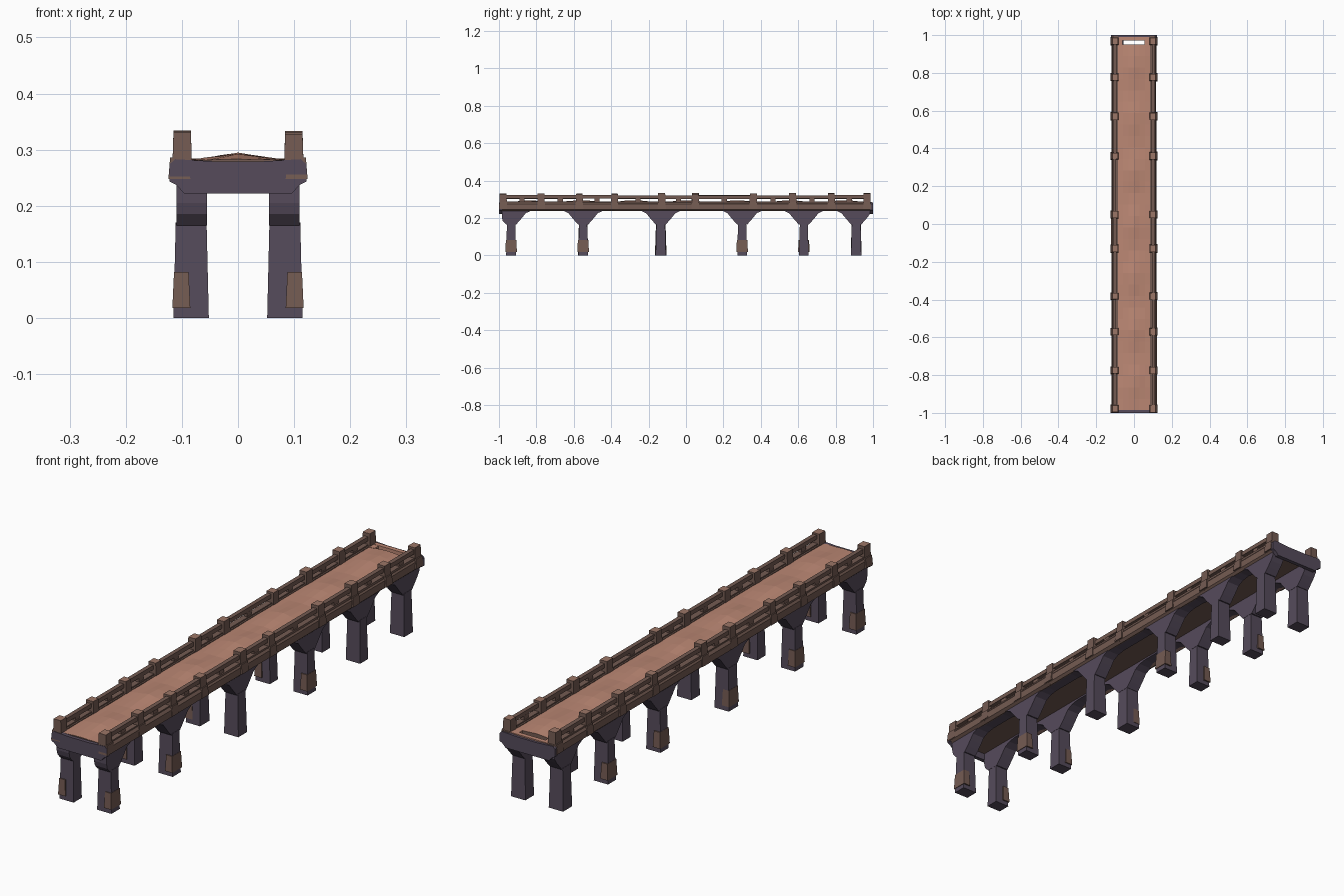
import bpy, bmesh, math, random
from mathutils import Vector

if "Cube" in bpy.data.objects:
    bpy.data.objects.remove(bpy.data.objects["Cube"])
random.seed(4)

def material(name, rgb):
    m = bpy.data.materials.new(name)
    m.diffuse_color = (*rgb, 1)
    m.use_nodes = True
    m.node_tree.nodes["Principled BSDF"].inputs["Base Color"].default_value = m.diffuse_color
    return m

STONE = material("purple grey stone", (0.092, 0.070, 0.105))
DECK = material("salmon paving", (0.50, 0.245, 0.175))
BROWN = material("brown stone", (0.175, 0.105, 0.085))
CAP = material("light brown stone", (0.33, 0.18, 0.135))

def finish(name, bm, mats):
    bmesh.ops.recalc_face_normals(bm, faces=bm.faces[:])
    me = bpy.data.meshes.new(name)
    bm.to_mesh(me)
    bm.free()
    for m in mats:
        me.materials.append(m)
    ob = bpy.data.objects.new(name, me)
    bpy.context.collection.objects.link(ob)
    return ob

def box(bm, x0, x1, y0, y1, z0, z1, taper=0.0, mat=0, top_mat=None):
    """Box whose top may be shrunk inward by taper."""
    rings = []
    for z, t in ((z0, 0), (z1, taper)):
        rings.append([bm.verts.new(p) for p in (
            (x0 + t, y0 + t, z), (x1 - t, y0 + t, z), (x1 - t, y1 - t, z), (x0 + t, y1 - t, z))])
    a, b = rings
    faces = [bm.faces.new(a[::-1]), bm.faces.new(b)]
    for i in range(4):
        j = (i + 1) % 4
        faces.append(bm.faces.new((a[i], a[j], b[j], b[i])))
    for f in faces:
        f.material_index = mat
    if top_mat is not None:
        faces[1].material_index = top_mat

def prism(bm, profile, axis, lo, hi):
    """Extrude a 2D profile along x (profile = y,z) or y (profile = x,z)."""
    def place(p, d):
        return (d, p[0], p[1]) if axis == "x" else (p[0], d, p[1])
    a = [bm.verts.new(place(p, lo)) for p in profile]
    b = [bm.verts.new(place(p, hi)) for p in profile]
    bm.faces.new(a[::-1])
    bm.faces.new(b)
    n = len(a)
    for i in range(n):
        bm.faces.new((a[i], a[(i + 1) % n], b[(i + 1) % n], b[i]))

def span(s, a, b):
    return (min(s * a, s * b), max(s * a, s * b))

PIERS = [-0.935, -0.55, -0.135, 0.30, 0.63, 0.91]
POSTS = [-0.978, -0.775, -0.57, -0.382, -0.13, 0.05, 0.36, 0.57, 0.777, 0.968]
PATCHED = {1: (0, 1, 3), -1: (0, 1, 2, 3, 4)}

# Legs, flared capitals and the thin arch crown on each side
for s, side in ((1, "right"), (-1, "left")):
    bm = bmesh.new()
    flare = [(0.027, 0.165), (0.045, 0.185), (0.062, 0.205), (0.078, 0.225), (0.105, 0.238), (0.15, 0.245)]
    for i, yc in enumerate(PIERS):
        h = 0.027 + random.uniform(-0.002, 0.004)
        x0, x1 = span(s, 0.052, 0.115)
        box(bm, x0, x1, yc - h, yc + h, 0.0, 0.17, taper=0.004)
        right = [(min(yc + w, 0.985), z) for w, z in flare]
        left = [(max(yc - w, -0.985), z) for w, z in flare]
        prof = [left[0]] + right + [(right[-1][0], 0.255), (left[-1][0], 0.255)] + left[:0:-1]
        clean = [p for k, p in enumerate(prof) if p != prof[k - 1]]
        prism(bm, clean, "x", *span(s, 0.055, 0.110))
    x0, x1 = span(s, 0.055, 0.110)
    box(bm, x0, x1, -0.985, 0.985, 0.243, 0.256)
    finish(side + "_piers_and_arches", bm, [STONE])

    # Worn brown patches low on the legs
    bm = bmesh.new()
    for i in PATCHED[s]:
        yc = PIERS[i]
        x0, x1 = span(s, 0.085, 0.117)
        box(bm, x0, x1, yc - 0.031, yc + 0.031, 0.018, 0.082, taper=0.003)
    finish(side + "_leg_patches", bm, [BROWN])

    # Curb: bevelled section cut into slightly uneven bays
    bm = bmesh.new()
    cuts = [-0.995] + POSTS[1:-1] + [0.995]
    for a, b in zip(cuts, cuts[1:]):
        o = random.uniform(0.117, 0.122)
        prof = [(0.084, 0.25), (0.108, 0.237), (o, 0.246), (o, 0.274), (o - 0.008, 0.284), (0.084, 0.284)]
        prism(bm, [(s * x, z) for x, z in prof], "y", a, b)
    finish(side + "_curb", bm, [BROWN])

    # Railing: upper rail, low rail and a short baluster in each bay
    bm = bmesh.new()
    for a, b in zip(POSTS, POSTS[1:]):
        d = random.uniform(-0.002, 0.002)
        x0, x1 = span(s, 0.093 + d, 0.110 + d)
        box(bm, x0, x1, a, b, 0.303 + d, 0.320 + d)
        x0, x1 = span(s, 0.090, 0.113)
        box(bm, x0, x1, a, b, 0.280, 0.289)
        x0, x1 = span(s, 0.094, 0.108)
        m = (a + b) / 2
        box(bm, x0, x1, m - 0.014, m + 0.014, 0.284, 0.306)
    finish(side + "_railing", bm, [BROWN])

    # Posts with wider feet and lighter tops
    bm = bmesh.new()
    for i, y in enumerate(POSTS):
        h = 0.018 + random.uniform(0, 0.003)
        top = 0.330 + random.uniform(-0.003, 0.004)
        x0, x1 = span(s, 0.082, 0.117)
        box(bm, x0, x1, y - h, y + h, 0.27, top, taper=0.002, top_mat=1)
        x0, x1 = span(s, 0.085, 0.124)
        box(bm, x0, x1, y - h - 0.002, y + h + 0.002, 0.248, 0.286, taper=0.003)
    finish(side + "_posts", bm, [BROWN, CAP])

# Deck: gently rumpled slab with a low centre ridge
bm = bmesh.new()
bmesh.ops.create_grid(bm, x_segments=6, y_segments=32, size=1)
for v in bm.verts:
    v.co = (v.co.x * 0.088, -0.018 + v.co.y * 0.968, 0.25)
ext = bmesh.ops.extrude_face_region(bm, geom=bm.faces[:])
for v in [g for g in ext["geom"] if isinstance(g, bmesh.types.BMVert)]:
    ridge = 1 - abs(v.co.x) / 0.088
    wave = 0.5 + 0.5 * math.cos(v.co.y * 2 * math.pi / 0.28)
    v.co.z = 0.281 + ridge * (0.003 + 0.010 * wave) + random.uniform(-0.001, 0.001)
bmesh.ops.recalc_face_normals(bm, faces=bm.faces[:])
for f in bm.faces:
    f.material_index = 0 if f.normal.z > 0.5 else 1
finish("deck", bm, [DECK, BROWN])

# Deck end pieces around the open slot at the back
bm = bmesh.new()
box(bm, -0.088, -0.06, 0.945, 0.99, 0.25, 0.283)
box(bm, 0.055, 0.088, 0.945, 0.99, 0.25, 0.283)
box(bm, -0.088, 0.088, 0.972, 0.99, 0.25, 0.284)
finish("slot_surround", bm, [DECK])

# Thin end beams with chamfered lower corners
for y0, y1, name in ((-1.0, -0.984, "front_end_beam"), (0.984, 1.0, "back_end_beam")):
    bm = bmesh.new()
    half = [(0.096, 0.222), (0.110, 0.237), (0.122, 0.243), (0.122, 0.274), (0.112, 0.283), (0.04, 0.279)]
    prism(bm, half + [(-x, z) for x, z in half[::-1]], "y", y0, y1)
    finish(name, bm, [STONE])
